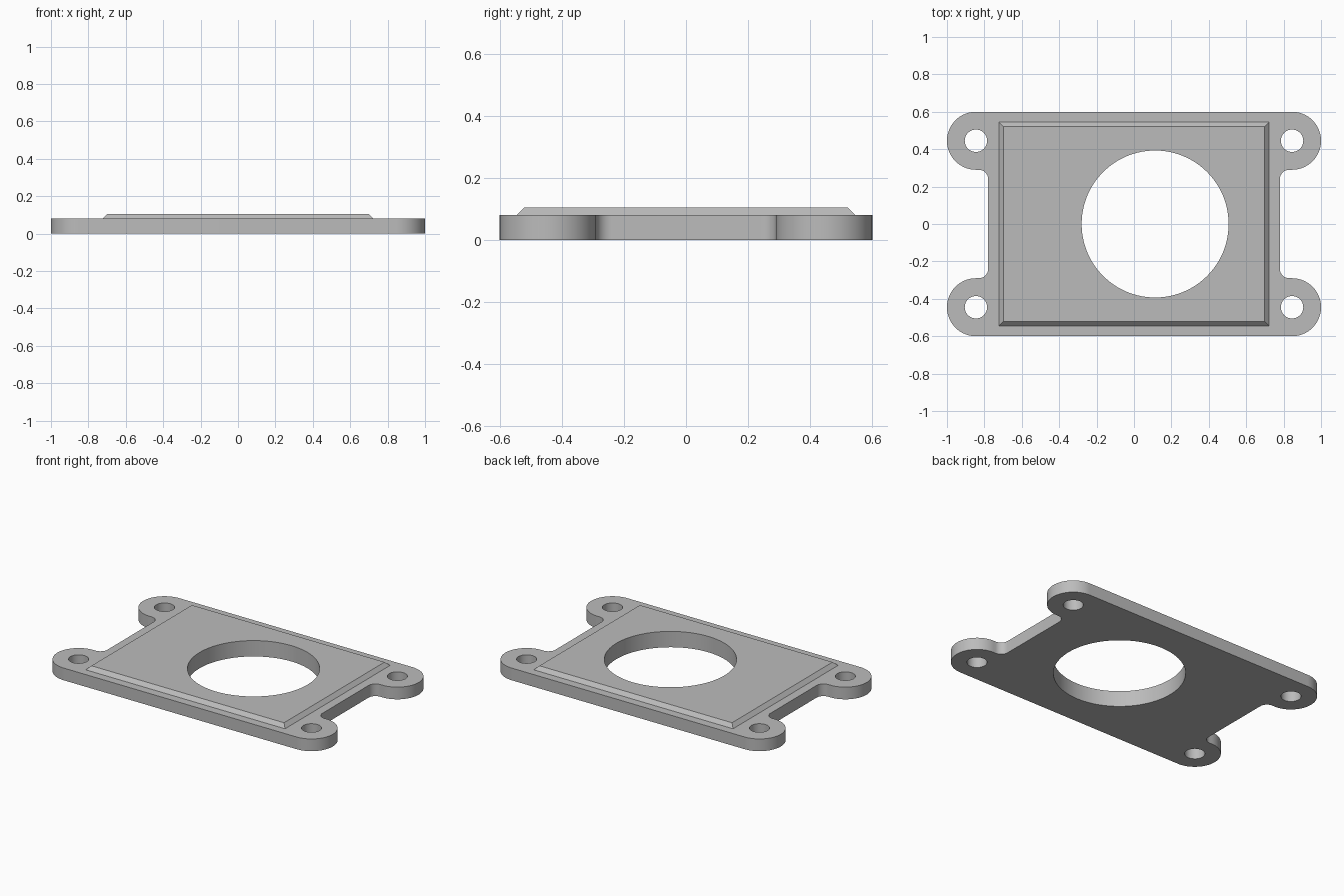
import bpy, bmesh
from math import cos, sin, pi, radians

cube = bpy.data.objects.get("Cube")
if cube:
    bpy.data.objects.remove(cube, do_unlink=True)

PLATE_H, PANEL_H = 0.08, 0.104
EAR_X, EAR_Y, EAR_R = 0.845, 0.445, 0.155
WAIST_X, FILLET_R = 0.78, 0.05

grey = bpy.data.materials.new("grey metal")
grey.use_nodes = True
colour = (0.5, 0.5, 0.5, 1)
grey.diffuse_color = colour
grey.node_tree.nodes["Principled BSDF"].inputs["Base Color"].default_value = colour


def arc(cx, cy, r, start, end, steps):
    angles = [radians(start + (end - start) * i / steps) for i in range(steps + 1)]
    return [(cx + r * cos(a), cy + r * sin(a)) for a in angles]


def loft(name, sections):
    """Solid through stacked (outline, z) sections with equal point counts."""
    bm = bmesh.new()
    rings = [[bm.verts.new((x, y, z)) for x, y in pts] for pts, z in sections]
    for low, high in zip(rings, rings[1:]):
        for i in range(len(low)):
            j = (i + 1) % len(low)
            bm.faces.new((low[i], low[j], high[j], high[i]))
    bm.faces.new(rings[0][::-1])
    bm.faces.new(rings[-1])
    bmesh.ops.recalc_face_normals(bm, faces=bm.faces)
    mesh = bpy.data.meshes.new(name)
    bm.to_mesh(mesh)
    bm.free()
    mesh.materials.append(grey)
    obj = bpy.data.objects.new(name, mesh)
    bpy.context.collection.objects.link(obj)
    return obj


def combine(target, other, operation):
    mod = target.modifiers.new(operation, "BOOLEAN")
    mod.operation, mod.solver, mod.object = operation, "EXACT", other
    bpy.context.view_layer.objects.active = target
    bpy.ops.object.modifier_apply(modifier=mod.name)
    bpy.data.objects.remove(other, do_unlink=True)


def rectangle(x, y):
    return [(-x, -y), (x, -y), (x, y), (-x, y)]


# Plate outline: one quarter with waist fillet and rounded ear, then mirrored
corner = arc(WAIST_X + FILLET_R, EAR_Y - EAR_R - FILLET_R, FILLET_R, 180, 90, 12)
corner += arc(EAR_X, EAR_Y, EAR_R, -90, 90, 48)
half = corner + [(-x, y) for x, y in reversed(corner)]
outline = half + [(x, -y) for x, y in reversed(half)]
plate = loft("mounting_plate", [(outline, 0), (outline, PLATE_H)])

# Raised panel with chamfered rim, sunk into the plate
base = rectangle(0.723, 0.545)
panel = loft("raised_panel", [(base, PLATE_H / 2), (base, PLATE_H),
                              (rectangle(0.699, 0.521), PANEL_H)])
combine(plate, panel, "UNION")

# Large offset opening and four screw holes
holes = [(0.113, 0, 0.393, 96)]
holes += [(sx * EAR_X, sy * EAR_Y, 0.06, 40) for sx in (-1, 1) for sy in (-1, 1)]
for x, y, r, sides in holes:
    circle = arc(x, y, r, 0, 360, sides)[:-1]
    cutter = loft("hole_cutter", [(circle, -0.1), (circle, 0.2)])
    cutter.hide_render = True
    combine(plate, cutter, "DIFFERENCE")

# Smooth curved walls, keep the machined edges sharp
bpy.ops.object.select_all(action="DESELECT")
plate.select_set(True)
bpy.context.view_layer.objects.active = plate
bpy.ops.object.shade_smooth_by_angle(angle=radians(25))
